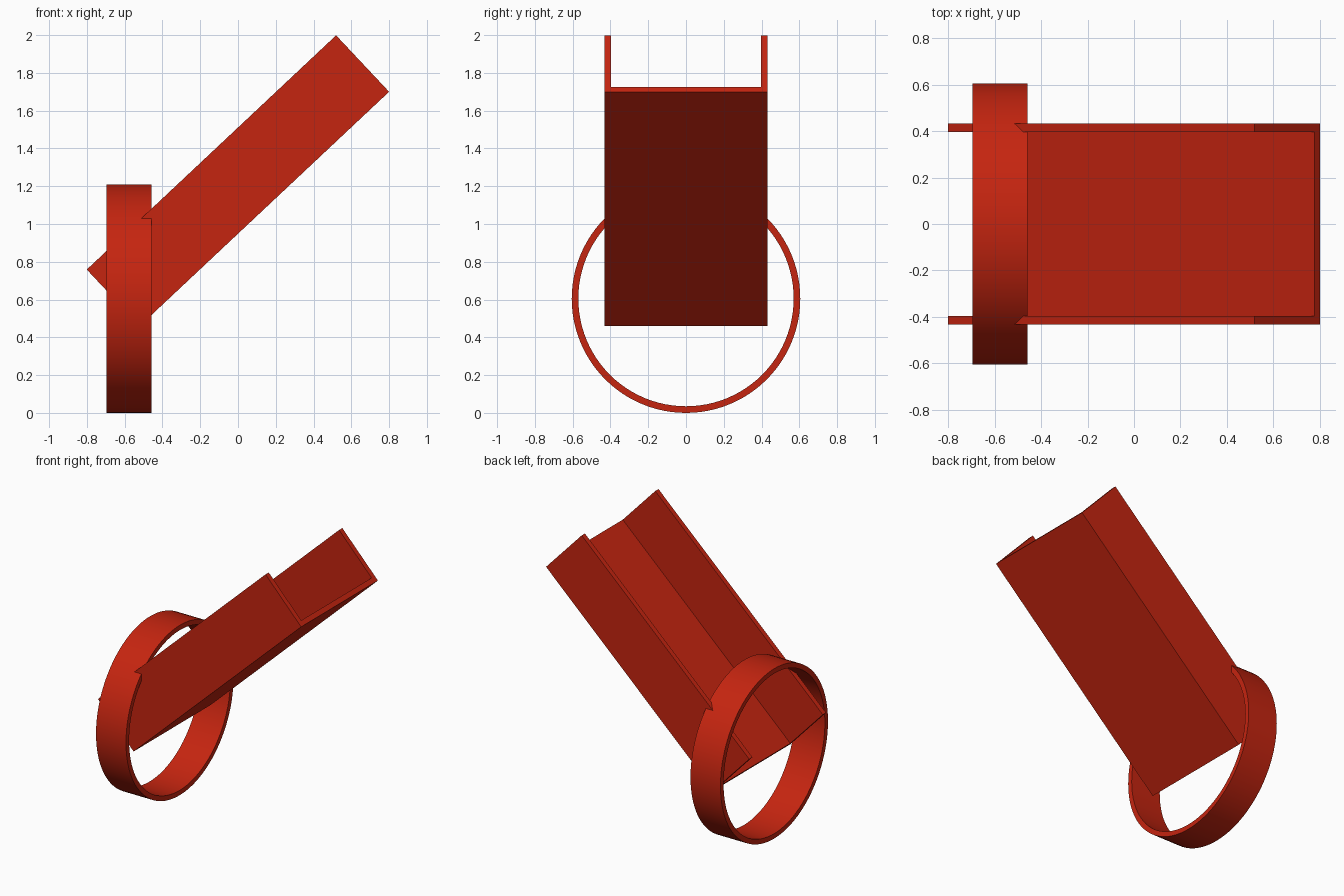
import bpy, bmesh, math
from mathutils import Vector

if "Cube" in bpy.data.objects:
    bpy.data.objects.remove(bpy.data.objects["Cube"])

red = bpy.data.materials.new("red_paint")
red.diffuse_color = (0.56, 0.018, 0.005, 1)
red.use_nodes = True
red.node_tree.nodes["Principled BSDF"].inputs["Base Color"].default_value = red.diffuse_color


def extrude_profile(name, loops, start, sweep):
    """Sweep a strip between two matching rows of points along a vector."""
    bm = bmesh.new()
    for p in loops:
        verts = [bm.verts.new(start + v) for v in p]
        bm.faces.new(verts)
    bmesh.ops.remove_doubles(bm, verts=bm.verts, dist=1e-5)
    geom = bmesh.ops.extrude_face_region(bm, geom=bm.faces[:], use_keep_orig=True)
    bmesh.ops.translate(bm, vec=sweep,
                        verts=[g for g in geom["geom"] if isinstance(g, bmesh.types.BMVert)])
    bmesh.ops.recalc_face_normals(bm, faces=bm.faces)
    mesh = bpy.data.meshes.new(name)
    bm.to_mesh(mesh)
    bm.free()
    mesh.materials.append(red)
    obj = bpy.data.objects.new(name, mesh)
    bpy.context.collection.objects.link(obj)
    return obj


# Upright hoop around the lower end of the chute
R_OUT, R_IN, SIDES = 0.605, 0.57, 96


def ring_point(r, i):
    a = 2 * math.pi * i / SIDES
    return Vector((0, r * math.cos(a), r * math.sin(a)))


quads = [[ring_point(R_OUT, i), ring_point(R_OUT, i + 1),
          ring_point(R_IN, i + 1), ring_point(R_IN, i)] for i in range(SIDES)]
hoop = extrude_profile("hoop", quads, Vector((-0.695, 0, R_OUT)), Vector((0.236, 0, 0)))
bpy.context.view_layer.objects.active = hoop
hoop.select_set(True)
bpy.ops.object.shade_smooth_by_angle(angle=math.radians(30))

# Sloping open-topped chute: U profile swept along its length
low = Vector((-0.52, 0, 0.46))
along = Vector((1.32, 0, 1.24))
up = Vector((-along.z, 0, along.x)).normalized()
W, H, T = 0.432, 0.41, 0.036
u_shape = [(-W, 0), (W, 0), (W, H), (W - T, H),
           (W - T, T), (T - W, T), (T - W, H), (-W, H)]
extrude_profile("chute", [[Vector((0, y, 0)) + up * h for y, h in u_shape]], low, along)
